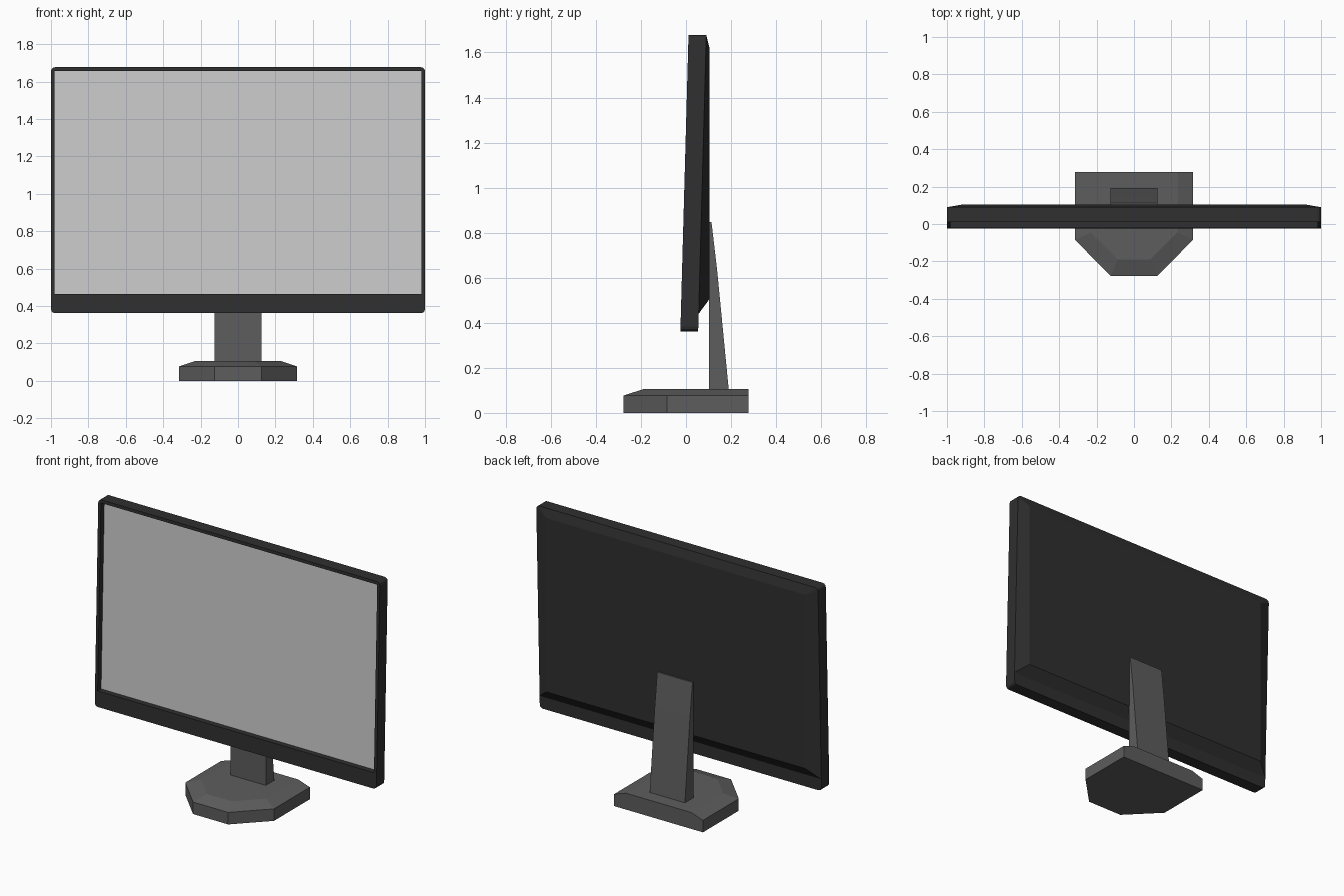
import bpy, bmesh, math

if "Cube" in bpy.data.objects:
    bpy.data.objects.remove(bpy.data.objects["Cube"])

X, Z0, Z1 = 1.0, 0.362, 1.677         # outer size of the display
LEAN = 0.0275                         # backward lean per unit height


def material(name, v):
    m = bpy.data.materials.new(name)
    m.diffuse_color = (v, v, v, 1)
    m.use_nodes = True
    m.node_tree.nodes["Principled BSDF"].inputs["Base Color"].default_value = m.diffuse_color
    return m


dark = material("dark_plastic", 0.029)
mid = material("stand_plastic", 0.11)
light = material("screen_grey", 0.58)


def finish(name, bm, mat):
    bmesh.ops.remove_doubles(bm, verts=bm.verts, dist=1e-5)
    bmesh.ops.recalc_face_normals(bm, faces=bm.faces)
    me = bpy.data.meshes.new(name)
    bm.to_mesh(me)
    bm.free()
    me.materials.append(mat)
    ob = bpy.data.objects.new(name, me)
    bpy.context.collection.objects.link(ob)
    return ob


def leaned(x, depth, z):
    return (x, -0.025 + (z - Z0) * LEAN + depth, z)


def rounded_loop(hx, z0, z1, r, depth, seg=3):
    pts = []
    for i, (sx, zc) in enumerate([(1, z1 - r), (-1, z1 - r), (-1, z0 + r), (1, z0 + r)]):
        for k in range(seg + 1):
            a = math.radians(90 * (i + k / seg))
            pts.append(leaned(sx * (hx - r) + r * math.cos(a), depth, zc + r * math.sin(a)))
    return pts


def loft(bm, loops, cap_start=True, cap_end=True):
    rings = [[bm.verts.new(p) for p in loop] for loop in loops]
    for a, b in zip(rings, rings[1:]):
        n = len(a)
        for i in range(n):
            bm.faces.new((a[i], a[(i + 1) % n], b[(i + 1) % n], b[i]))
    if cap_start:
        bm.faces.new(rings[0])
    if cap_end:
        bm.faces.new(rings[-1])


# Display casing with a screen recess
SX, SZ0, SZ1, RECESS, DEPTH = 0.981, 0.463, 1.657, 0.035, 0.079
bm = bmesh.new()
loft(bm, [rounded_loop(X, Z0, Z1, 0.022, DEPTH),
          rounded_loop(X, Z0, Z1, 0.022, 0),
          rounded_loop(SX, SZ0, SZ1, 0, 0),
          rounded_loop(SX, SZ0, SZ1, 0, RECESS)], cap_end=False)
finish("display_casing", bm, dark)

# Screen panel
bm = bmesh.new()
bm.faces.new([bm.verts.new(leaned(x, RECESS, z)) for x, z in
              [(-SX, SZ0), (SX, SZ0), (SX, SZ1), (-SX, SZ1)]])
screen = finish("screen", bm, light)
if screen.data.polygons[0].normal.y > 0:
    screen.data.flip_normals()

# Tapered back cover: rounded top corners, square lower corners, flat rear panel
outer = rounded_loop(X, Z0, Z1, 0.022, DEPTH)[:8] + [leaned(s * X, DEPTH, 0.44) for s in (-1, 1)]
BX, BY = 0.92, 0.104
inner = [(BX, BY, 1.62)] * 4 + [(-BX, BY, 1.62)] * 4 + [(-BX, BY, 0.505), (BX, BY, 0.505)]
bm = bmesh.new()
loft(bm, [outer, inner], cap_start=False)
finish("back_cover", bm, dark)


# Stand base: half outlines mirrored across x, bevelled on the front and sides
def mirrored(half, z):
    return [(x, y, z) for x, y in half] + [(-x, y, z) for x, y in reversed(half)]


outline = [(0.315, 0.278), (0.315, -0.085), (0.125, -0.278)]
top = [(0.232, 0.278), (0.232, -0.045), (0.088, -0.19)]
bm = bmesh.new()
loft(bm, [mirrored(outline, 0), mirrored(outline, 0.077), mirrored(top, 0.105)])
finish("stand_base", bm, mid)

# Stand neck: side profile extruded across x
profile = [(0.103, 0.1), (0.19, 0.1), (0.138, 0.636), (0.113, 0.848), (0.103, 0.848)]
bm = bmesh.new()
loft(bm, [[(x, y, z) for y, z in profile] for x in (-0.125, 0.125)])
finish("stand_neck", bm, mid)
